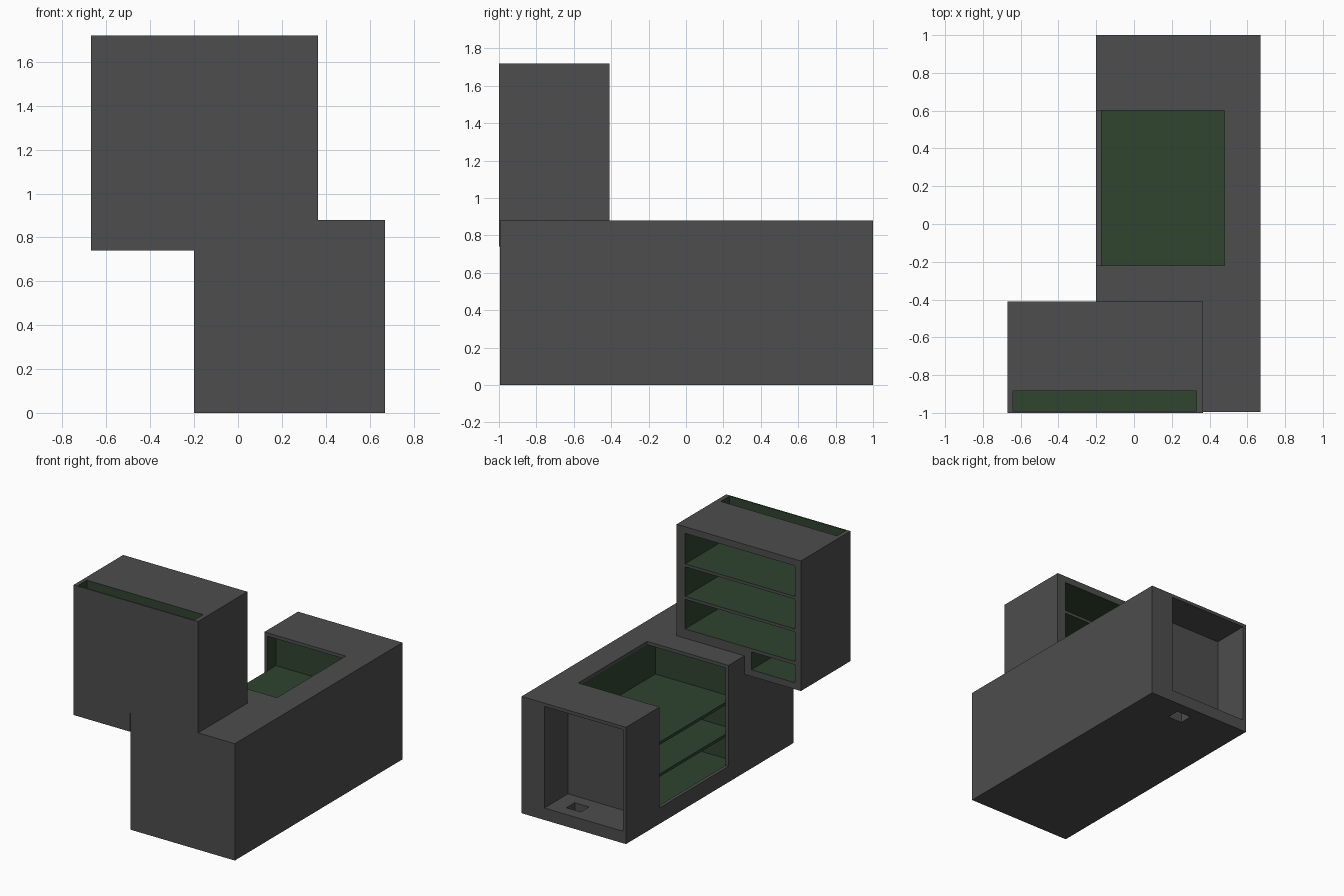
import bpy
import bmesh

if "Cube" in bpy.data.objects:
    bpy.data.objects.remove(bpy.data.objects["Cube"])


def material(name, rgb):
    mat = bpy.data.materials.new(name)
    mat.diffuse_color = (*rgb, 1)
    mat.use_nodes = True
    mat.node_tree.nodes["Principled BSDF"].inputs["Base Color"].default_value = mat.diffuse_color
    return mat


MATS = [material("dark_grey", (0.075, 0.075, 0.075)),
        material("green_lining", (0.029, 0.058, 0.029))]
GREY, GREEN = 0, 1


def add_object(name, bm, mat):
    bmesh.ops.recalc_face_normals(bm, faces=bm.faces)
    for f in bm.faces:
        f.material_index = mat
    me = bpy.data.meshes.new(name)
    bm.to_mesh(me)
    bm.free()
    for m in MATS:
        me.materials.append(m)
    ob = bpy.data.objects.new(name, me)
    bpy.context.collection.objects.link(ob)
    return ob


def prism(name, profile, y0, y1, mat=GREY):
    """Extrude an x-z profile from y0 to y1."""
    bm = bmesh.new()
    face = bm.faces.new([bm.verts.new((x, y0, z)) for x, z in profile])
    ext = bmesh.ops.extrude_face_region(bm, geom=[face])
    verts = [v for v in ext["geom"] if isinstance(v, bmesh.types.BMVert)]
    bmesh.ops.translate(bm, verts=verts, vec=(0, y1 - y0, 0))
    return add_object(name, bm, mat)


def box(name, x0, x1, y0, y1, z0, z1, mat=GREY):
    return prism(name, [(x0, z0), (x1, z0), (x1, z1), (x0, z1)], y0, y1, mat)


def cut(body, *bounds, mat=GREY):
    cutter = box("cutter", *bounds, mat)
    cutter.hide_render = True
    mod = body.modifiers.new("cut", "BOOLEAN")
    mod.operation = "DIFFERENCE"
    mod.solver = "EXACT"
    mod.object = cutter
    bpy.context.view_layer.objects.active = body
    bpy.ops.object.modifier_apply(modifier=mod.name)
    bpy.data.objects.remove(cutter)


# long counter with a display cavity, its top/front opening, and an end niche
counter = box("counter", -0.20, 0.67, -0.995, 1.0, 0, 0.88)
cut(counter, -0.175, 0.48, -0.32, 0.70, 0.115, 0.855, mat=GREEN)
cut(counter, -0.30, 0.478, -0.22, 0.60, 0.12, 1.0)
cut(counter, -0.175, 0.48, 0.72, 1.1, 0.09, 0.855)
# drain hole through the niche floor
cut(counter, 0.24, 0.36, 0.81, 0.91, -0.1, 0.2)

# counter shelves
for i, top in enumerate((0.355, 0.595)):
    box(f"counter_shelf_{i + 1}", -0.174, 0.485, -0.325, 0.705, top - 0.022, top, GREEN)

# upper cabinet, overhanging the counter's side
cabinet = prism("upper_cabinet",
                [(-0.67, 0.74), (-0.20, 0.74), (-0.20, 0.88), (0.365, 0.88),
                 (0.365, 1.72), (-0.67, 1.72)], -1.0, -0.41)
# three shelf bays and the small low bay
for z0, z1 in ((1.44, 1.67), (1.195, 1.418), (0.95, 1.173)):
    cut(cabinet, -0.62, 0.295, -0.86, -0.3, z0, z1, mat=GREEN)
cut(cabinet, -0.62, -0.257, -0.86, -0.3, 0.79, 0.925, mat=GREEN)
# narrow slot in the cabinet top
cut(cabinet, -0.64, 0.33, -0.99, -0.885, 0.95, 1.8, mat=GREEN)
